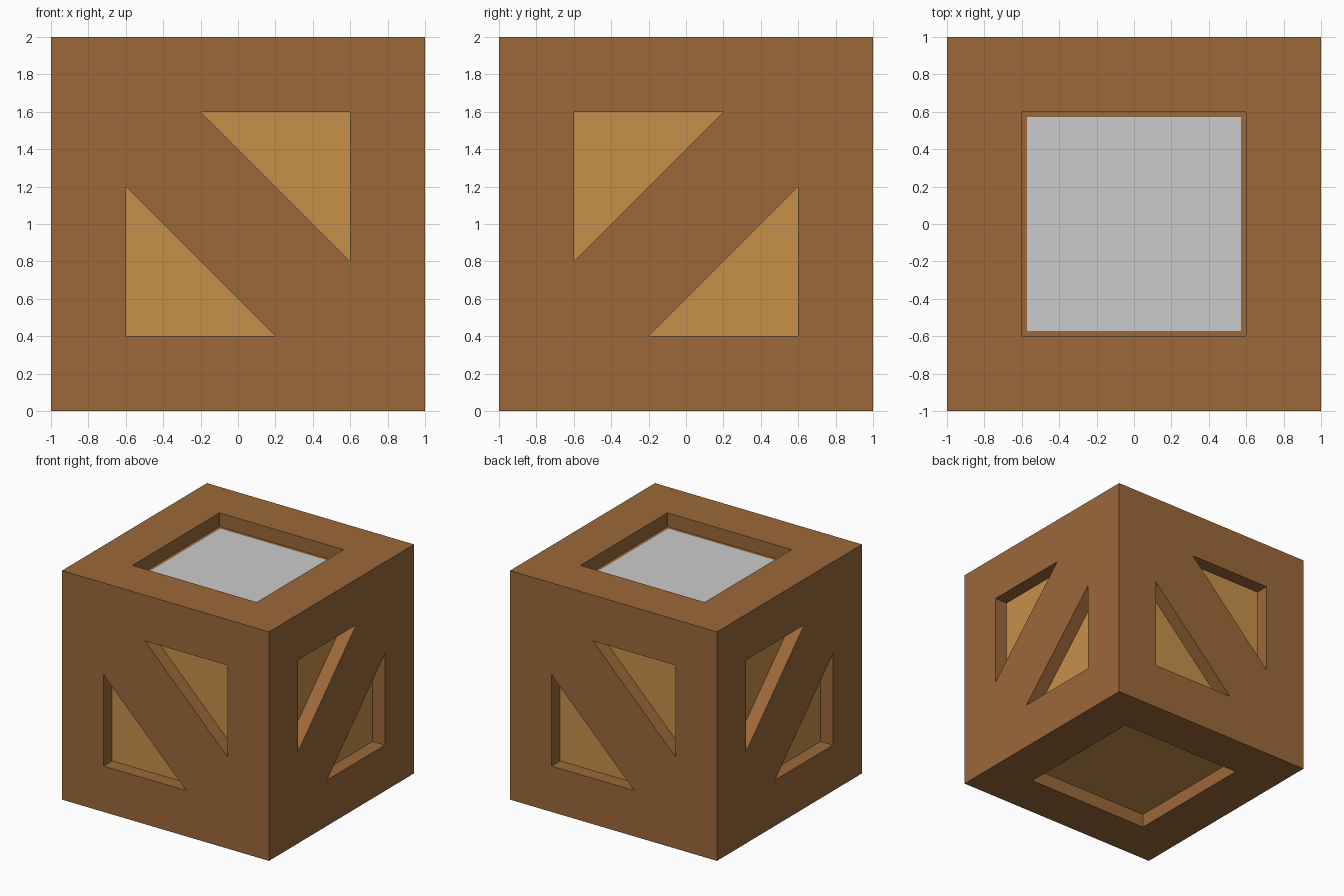
import bpy, bmesh
from math import pi
from mathutils import Matrix, Vector

if "Cube" in bpy.data.objects:
    bpy.data.objects.remove(bpy.data.objects["Cube"])

DEPTH = 0.12      # how far the panels sit back
OPEN = 0.6        # half width of the framed opening
RIM = 0.027       # brown edge around the grey top panel
CENTRE = Matrix.Translation((0, 0, 1))


def material(name, rgb):
    m = bpy.data.materials.new(name)
    m.diffuse_color = (*rgb, 1)
    m.use_nodes = True
    m.node_tree.nodes["Principled BSDF"].inputs["Base Color"].default_value = m.diffuse_color
    return m


def new_object(name, bm):
    mesh = bpy.data.meshes.new(name)
    bm.to_mesh(mesh)
    bm.free()
    obj = bpy.data.objects.new(name, mesh)
    bpy.context.collection.objects.link(obj)
    return obj


def add_prism(bm, outline, matrix):
    """Prism through the front wall, moved to another side by matrix."""
    rings = [[bm.verts.new(CENTRE @ matrix @ Vector((u, y, v))) for u, v in outline]
             for y in (-1.1, -1 + DEPTH)]
    n = len(outline)
    bm.faces.new(rings[0])
    bm.faces.new(rings[1][::-1])
    for i in range(n):
        j = (i + 1) % n
        bm.faces.new((rings[0][j], rings[0][i], rings[1][i], rings[1][j]))


# cutter: two triangles per side wall, one square above and below
square = [(-OPEN, -OPEN), (OPEN, -OPEN), (OPEN, OPEN), (-OPEN, OPEN)]
triangle = [(-OPEN, -OPEN), (0.2, -OPEN), (-OPEN, 0.2)]
bm = bmesh.new()
for k in range(4):
    mirror = -1 if k % 2 else 1
    for s in (1, -1):
        add_prism(bm, [(u * s * mirror, v * s) for u, v in triangle],
                  Matrix.Rotation(k * pi / 2, 4, 'Z'))
for angle in (pi / 2, -pi / 2):
    add_prism(bm, square, Matrix.Rotation(angle, 4, 'X'))
bmesh.ops.recalc_face_normals(bm, faces=bm.faces)
cutter = new_object("recess_cutter", bm)
cutter.hide_render = True

# crate body with carved recesses
bm = bmesh.new()
bmesh.ops.create_cube(bm, size=2, matrix=CENTRE)
crate = new_object("crate", bm)
crate.data.materials.append(material("dark_wood", (0.33, 0.14, 0.042)))
crate.data.materials.append(material("light_wood", (0.57, 0.28, 0.07)))
mod = crate.modifiers.new("recesses", 'BOOLEAN')
mod.operation = 'DIFFERENCE'
mod.solver = 'EXACT'
mod.object = cutter
bpy.context.view_layer.objects.active = crate
bpy.ops.object.modifier_apply(modifier=mod.name)
bpy.data.objects.remove(cutter)

# light wood on recess floors; the top floor keeps only a dark rim
bm = bmesh.new()
bm.from_mesh(crate.data)
top = []
for f in bm.faces:
    c = f.calc_center_median() - Vector((0, 0, 1))
    is_floor = max(abs(a) for a in c) < 1 - DEPTH / 2 - 0.03
    is_top = is_floor and f.normal.z > 0.9
    f.material_index = 1 if is_floor and not is_top else 0
    if is_top:
        top.append(f)
bmesh.ops.inset_region(bm, faces=top, thickness=RIM, use_even_offset=True)
bmesh.ops.delete(bm, geom=top, context='FACES')
bm.to_mesh(crate.data)
bm.free()

# grey top panel filling the rim
bm = bmesh.new()
bmesh.ops.create_grid(bm, x_segments=1, y_segments=1, size=OPEN - RIM,
                      matrix=Matrix.Translation((0, 0, 2 - DEPTH)))
new_object("top_panel", bm)
